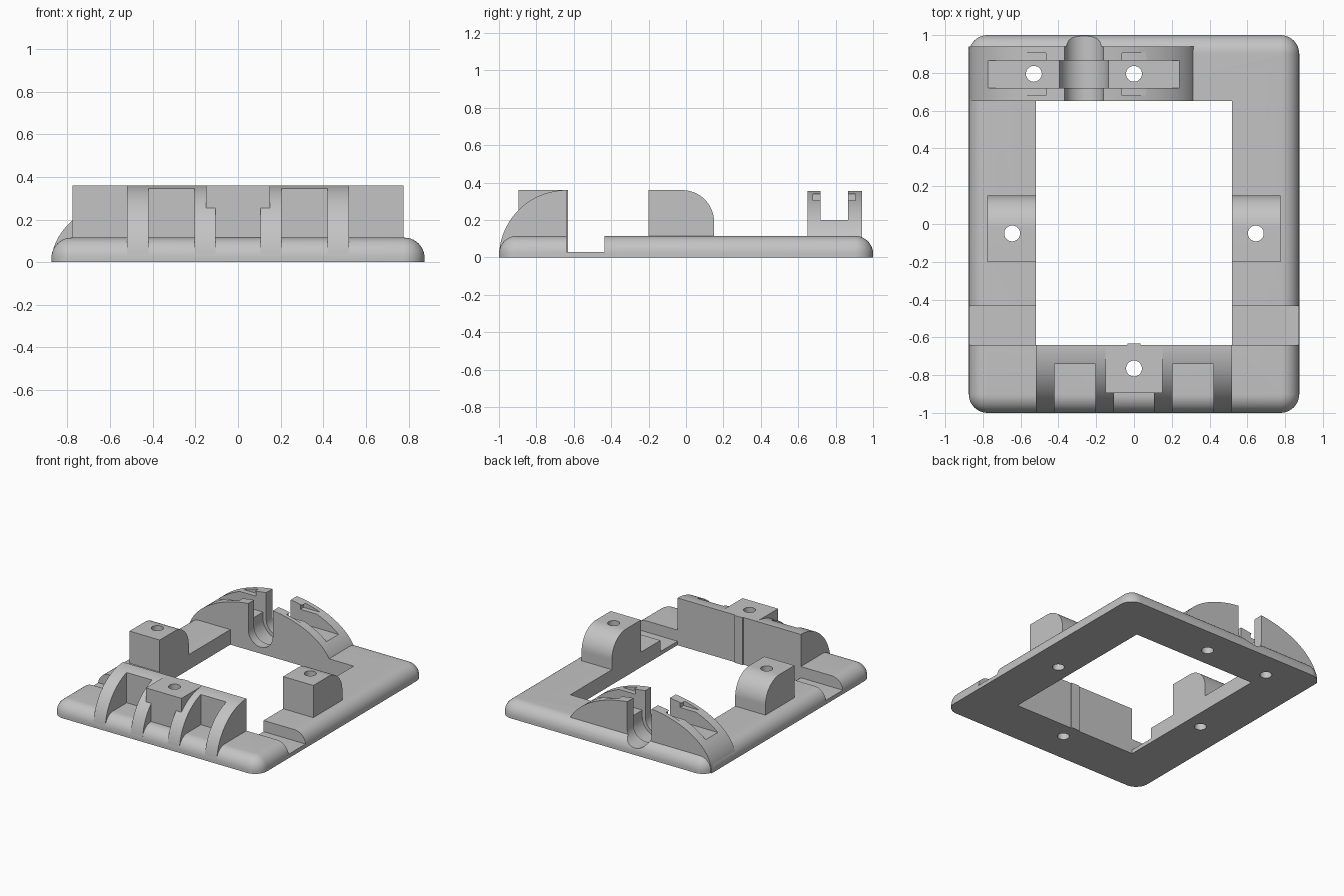
import bpy, bmesh
from math import sin, cos, pi

cube = bpy.data.objects.get("Cube")
if cube:
    bpy.data.objects.remove(cube, do_unlink=True)

grey = bpy.data.materials.new("plain_grey")
grey.use_nodes = True
grey.diffuse_color = (0.55, 0.55, 0.55, 1)
grey.node_tree.nodes["Principled BSDF"].inputs["Base Color"].default_value = (0.55, 0.55, 0.55, 1)


def finish(name, bm):
    bmesh.ops.recalc_face_normals(bm, faces=bm.faces)
    mesh = bpy.data.meshes.new(name)
    bm.to_mesh(mesh)
    bm.free()
    mesh.materials.append(grey)
    obj = bpy.data.objects.new(name, mesh)
    bpy.context.collection.objects.link(obj)
    return obj


def loft(name, rings):
    """Closed solid through matching rings of points."""
    bm = bmesh.new()
    loops = [[bm.verts.new(p) for p in ring] for ring in rings]
    n = len(loops[0])
    for low, high in zip(loops, loops[1:]):
        for i in range(n):
            j = (i + 1) % n
            bm.faces.new((low[i], low[j], high[j], high[i]))
    bm.faces.new(loops[0][::-1])
    bm.faces.new(loops[-1])
    return finish(name, bm)


def prism(name, axis, profile, a, b):
    """Extrude a 2D profile along an axis from a to b."""
    place = {"x": lambda p, t: (t, p[0], p[1]),
             "y": lambda p, t: (p[0], t, p[1]),
             "z": lambda p, t: (p[0], p[1], t)}[axis]
    return loft(name, [[place(p, t) for p in profile] for t in (a, b)])


def box(name, x, y, z):
    return prism(name, "z", [(x[0], y[0]), (x[1], y[0]), (x[1], y[1]), (x[0], y[1])], *z)


def arc(cx, cy, rx, ry, start, end, steps=32):
    angles = [start + (end - start) * i / steps for i in range(steps + 1)]
    return [(cx + rx * cos(t), cy + ry * sin(t)) for t in angles]


def combine(target, tool, operation="DIFFERENCE"):
    mod = target.modifiers.new("cut", "BOOLEAN")
    mod.object, mod.operation, mod.solver = tool, operation, "EXACT"
    bpy.context.view_layer.objects.active = target
    bpy.ops.object.modifier_apply(modifier=mod.name)
    bpy.data.objects.remove(tool, do_unlink=True)


def drill(target, x, y):
    combine(target, prism("drill", "z", arc(x, y, 0.042, 0.042, 0, 2 * pi * 31 / 32, 31), -0.1, 0.6))


def cable_cut(target, radius, y0, y1):
    """U-shaped channel running front to back."""
    cx, cz = -0.265, 0.153
    profile = arc(cx, cz, radius, radius, pi, 2 * pi) + [(cx + radius, 0.6), (cx - radius, 0.6)]
    combine(target, prism("channel", "y", profile, y0, y1))


def rounded_ring(inset, z, radius=0.1):
    hx, hy, r = 0.875 - radius, 1 - radius, radius - inset
    ring = []
    for k, (sx, sy) in enumerate([(1, 1), (-1, 1), (-1, -1), (1, -1)]):
        ring += arc(sx * hx, sy * hy, r, r, k * pi / 2, (k + 1) * pi / 2, 10)
    return [(x, y, z) for x, y in ring]


# Base frame with a rounded upper rim
fillet = 0.095
rings = [rounded_ring(0, 0)]
for i in range(11):
    t = i / 10 * pi / 2
    rings.append(rounded_ring(fillet * (1 - cos(t)), 0.02 + fillet * sin(t)))
base = loft("base_frame", rings)
combine(base, box("opening", (-0.52, 0.52), (-0.64, 0.65), (-0.1, 0.5)))
combine(base, box("cross_slot", (-1, 1), (-0.64, -0.435), (0.03, 0.5)))

# Front bracket: quarter-round body with pockets between its ribs
front = prism("front_bracket", "x",
              [(-0.64, 0)] + arc(-0.64, 0, 0.36, 0.36, pi, pi / 2), -0.52, 0.52)
for x0, x1 in ((-0.42, -0.205), (0.205, 0.42)):
    combine(front, box("pocket", (x0, x1), (-1.1, -0.74), (-0.1, 0.5)))
combine(front, box("centre_pocket", (-0.105, 0.105), (-1.1, -0.895), (-0.1, 0.5)))
combine(front, box("screw_block", (-0.15, 0.15), (-0.895, -0.64), (0.05, 0.36)), "UNION")
locating_rib = box("locating_rib", (-0.035, 0.035), (-0.66, -0.632), (0, 0.36))
drill(front, 0, -0.765)
drill(base, 0, -0.765)

# Side posts, rounded towards the back
posts = []
for side, s in (("left", 1), ("right", -1)):
    profile = [(-0.2, 0.05), (0.15, 0.05)] + arc(-0.02, 0.19, 0.17, 0.17, 0, pi / 2) + [(-0.2, 0.36)]
    post = prism(side + "_post", "x", profile, s * 0.52, s * 0.775)
    for part in (post, base):
        drill(part, s * 0.645, -0.05)
    posts.append(post)

# Rear arch with a long slot, snap notches and a cable channel
arch = prism("rear_arch", "y", arc(-0.265, 0, 0.61, 0.36, 0, pi, 64), 0.65, 0.94)
combine(arch, box("long_slot", (-1, 1), (0.72, 0.865), (0.2, 0.6)))
for x0, x1 in ((-0.6, -0.455), (-0.08, 0.08)):
    combine(arch, box("snap_notch", (x0, x1), (0.68, 0.905), (0.305, 0.34)))
for part in (arch, base):
    cable_cut(part, 0.103, 0.6, 1.1)
    cable_cut(part, 0.13, 0.72, 0.865)
    for x in (-0.53, 0):
        drill(part, x, 0.795)

# Smooth curves, crisp edges
bpy.ops.object.select_all(action="DESELECT")
for part in [base, front, locating_rib, arch] + posts:
    part.select_set(True)
bpy.context.view_layer.objects.active = base
bpy.ops.object.shade_smooth_by_angle()
